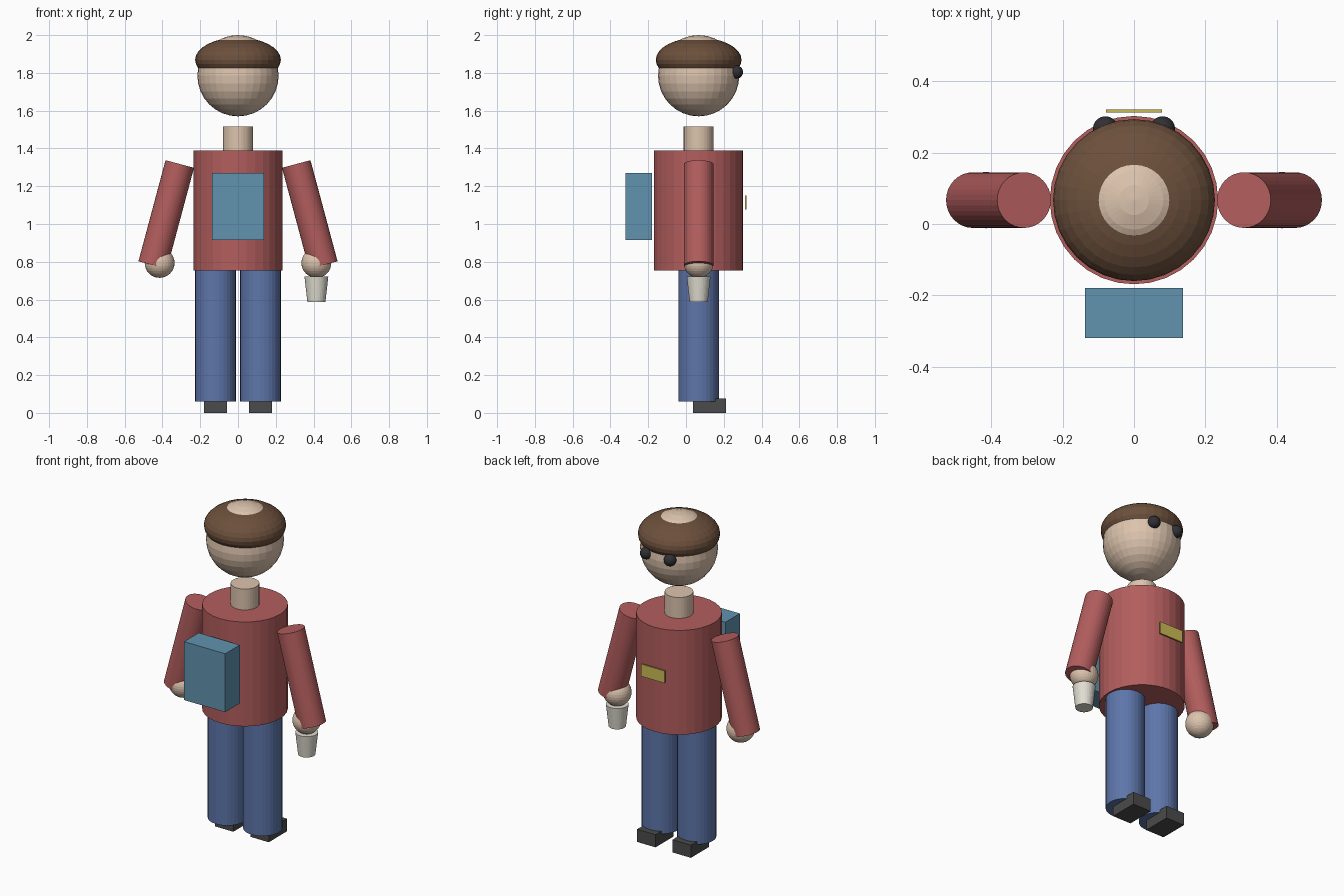
import bpy
from math import radians

if "Cube" in bpy.data.objects:
    bpy.data.objects.remove(bpy.data.objects["Cube"])

CY = 0.067  # the body axis sits slightly behind the origin


def material(name, rgb):
    m = bpy.data.materials.new(name)
    m.diffuse_color = (*rgb, 1)
    m.use_nodes = True
    m.node_tree.nodes["Principled BSDF"].inputs["Base Color"].default_value = m.diffuse_color
    return m


SKIN = material("skin", (0.72, 0.55, 0.42))
RED = material("shirt_red", (0.45, 0.11, 0.11))
BLUE = material("trouser_blue", (0.11, 0.18, 0.40))
BROWN = material("hair_brown", (0.15, 0.08, 0.045))
DARK = material("shoe_dark", (0.07, 0.07, 0.07))
BLACK = material("eye_black", (0.03, 0.03, 0.035))
PACK = material("pack_blue", (0.12, 0.29, 0.43))
YELLOW = material("badge_yellow", (0.60, 0.50, 0.09))
CREAM = material("cup_cream", (0.75, 0.73, 0.64))


def finish(name, mat):
    ob = bpy.context.object
    ob.name = ob.data.name = name
    ob.data.materials.append(mat)
    return ob


def box(name, mat, lo, hi):
    bpy.ops.mesh.primitive_cube_add(size=1, location=[(a + b) / 2 for a, b in zip(lo, hi)])
    ob = finish(name, mat)
    ob.scale = [b - a for a, b in zip(lo, hi)]
    return ob


def ball(name, mat, loc, r, squash=1.0):
    bpy.ops.mesh.primitive_uv_sphere_add(segments=32, ring_count=16, radius=r, location=loc)
    ob = finish(name, mat)
    ob.scale.z = squash
    return ob


def tube(name, mat, loc, r_bottom, r_top, length, tilt=0.0):
    bpy.ops.mesh.primitive_cone_add(vertices=32, radius1=r_bottom, radius2=r_top,
                                    depth=length, location=loc, rotation=(0, tilt, 0))
    return finish(name, mat)


# Torso, neck, head and hair
tube("torso", RED, (0, CY, 1.071), 0.236, 0.236, 0.634)
tube("neck", SKIN, (0, CY, 1.443), 0.079, 0.079, 0.144)
ball("head", SKIN, (0, CY, 1.785), 0.215)
ball("hair", BROWN, (0, CY, 1.869), 0.227, 0.52)

# Paired parts
for s, side in ((-1, "left"), (1, "right")):
    ball(f"{side}_eye", BLACK, (s * 0.08, 0.267, 1.804), 0.035)
    tube(f"{side}_arm", RED, (s * 0.38, CY, 1.05), 0.078, 0.078, 0.554, -s * radians(15))
    ball(f"{side}_hand", SKIN, (s * 0.415, CY, 0.794), 0.079)
    tube(f"{side}_leg", BLUE, (s * 0.119, CY, 0.407), 0.108, 0.108, 0.694)
    box(f"{side}_shoe", DARK, (s * 0.119 - 0.062, 0.037, 0), (s * 0.119 + 0.062, 0.211, 0.077))

# Pack, badge and held cup
box("pack", PACK, (-0.138, -0.32, 0.915), (0.138, -0.18, 1.27))
box("badge", YELLOW, (-0.079, 0.312, 1.076), (0.079, 0.321, 1.15))
tube("cup", CREAM, (0.415, CY, 0.655), 0.048, 0.063, 0.134)
